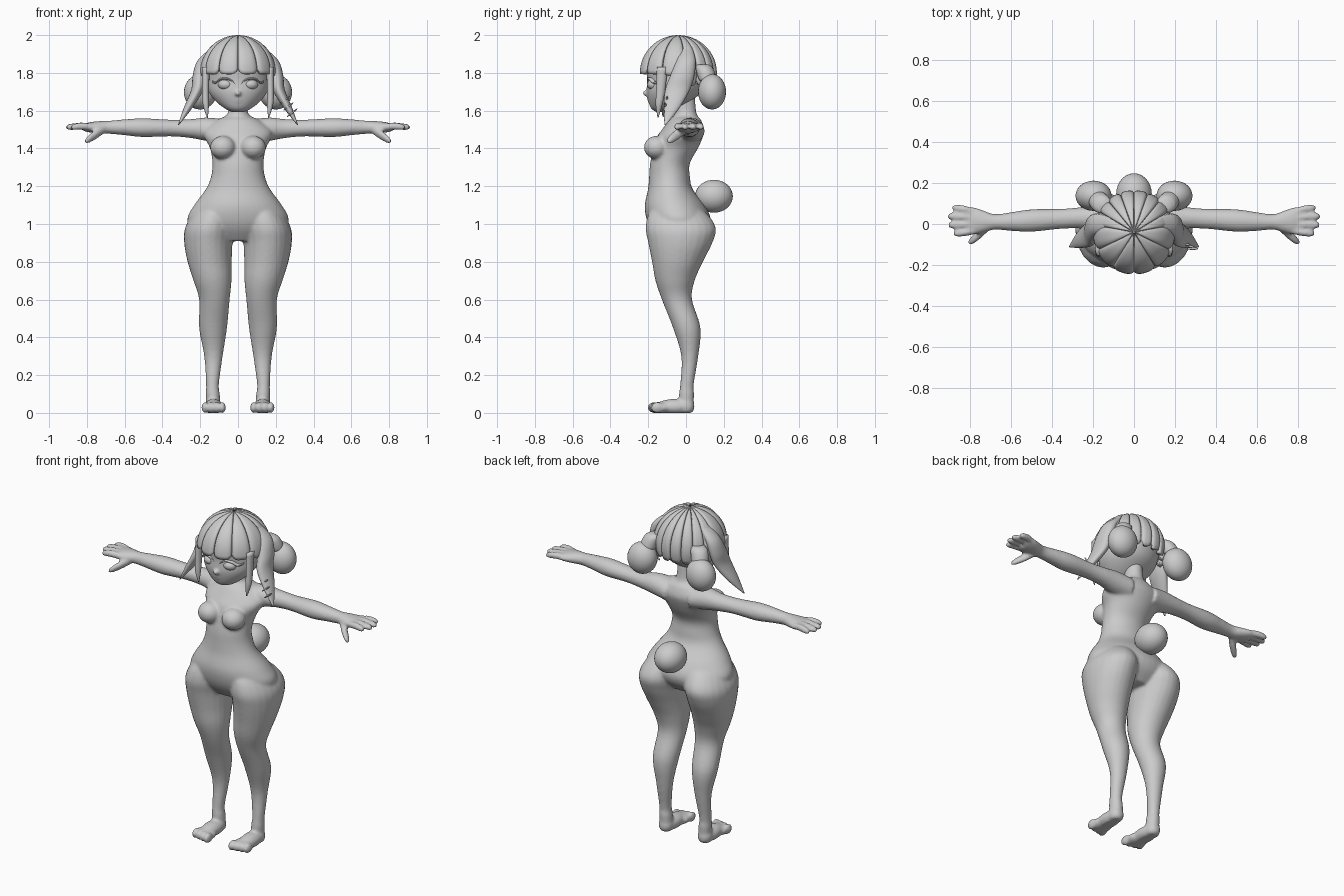
import bpy, bmesh, math
from mathutils import Vector, Matrix

if "Cube" in bpy.data.objects:
    bpy.data.objects.remove(bpy.data.objects["Cube"])

grey = bpy.data.materials.new("plain grey")
grey.use_nodes = True
grey.diffuse_color = (0.6, 0.6, 0.6, 1)
grey.node_tree.nodes["Principled BSDF"].inputs["Base Color"].default_value = (0.6, 0.6, 0.6, 1)


def finish(name, bm):
    """Turn a bmesh into a smooth shaded object."""
    bmesh.ops.recalc_face_normals(bm, faces=bm.faces)
    mesh = bpy.data.meshes.new(name)
    bm.to_mesh(mesh)
    bm.free()
    mesh.materials.append(grey)
    mesh.polygons.foreach_set("use_smooth", [True] * len(mesh.polygons))
    ob = bpy.data.objects.new(name, mesh)
    bpy.context.collection.objects.link(ob)
    return ob


def spline(rows, steps=5):
    """Catmull-Rom interpolation through rows of numbers."""
    out = []
    for i in range(len(rows) - 1):
        quad = zip(rows[max(i - 1, 0)], rows[i], rows[i + 1], rows[min(i + 2, len(rows) - 1)])
        quad = list(quad)
        for k in range(steps):
            t = k / steps
            out.append([b + t / 2 * (c - a + t * (2 * a - 5 * b + 4 * c - d + t * (3 * (b - c) + d - a)))
                        for a, b, c, d in quad])
    return out + [list(rows[-1])]


def loft(bm, rows, axis="z", side=1, n=24):
    """Elliptic rings along an axis; each row is t, two centres, two radii."""
    rings = []
    for t, a, b, ra, rb in spline(rows):
        ring = []
        for k in range(n):
            w = math.tau * k / n
            p, q = a + ra * math.cos(w), b + rb * math.sin(w)
            co = (p, q, t) if axis == "z" else (t, p, q)
            ring.append(bm.verts.new((co[0] * side, co[1], co[2])))
        rings.append(ring)
    for r, s in zip(rings, rings[1:]):
        for k in range(n):
            bm.faces.new((r[k], r[(k + 1) % n], s[(k + 1) % n], s[k]))
    bm.faces.new(rings[0])
    bm.faces.new(rings[-1])


def ball(bm, centre, radii, tilt=0):
    m = Matrix.Translation(centre) @ Matrix.Rotation(tilt, 4, "Y") @ Matrix.Diagonal((*radii, 1))
    bmesh.ops.create_uvsphere(bm, u_segments=28, v_segments=18, radius=1, matrix=m)


def fuse(ob, voxel, smooth):
    """Blend overlapping volumes into one skin."""
    mod = ob.modifiers.new("Fuse", "REMESH")
    mod.mode = "VOXEL"
    mod.voxel_size = voxel
    mod.use_smooth_shade = True
    mod = ob.modifiers.new("Soften", "SMOOTH")
    mod.factor = 0.5
    mod.iterations = smooth


# Body: torso, legs, feet, arms and hands in one skin
bm = bmesh.new()
loft(bm, [(.91, 0, -.04, .14, .10), (.97, 0, -.035, .24, .15), (1.03, 0, -.04, .268, .17),
          (1.1, 0, -.06, .232, .158), (1.185, 0, -.083, .17, .118), (1.25, 0, -.087, .143, .108),
          (1.32, 0, -.085, .135, .105), (1.4, 0, -.055, .148, .118), (1.46, 0, -.033, .178, .122),
          (1.5, 0, -.015, .175, .112), (1.55, 0, -.005, .115, .085), (1.585, 0, -.002, .055, .058),
          (1.7, 0, -.01, .05, .055)], n=40)
for s in (1, -1):
    loft(bm, [(.03, .13, .002, .036, .038), (.1, .133, .003, .037, .04), (.15, .135, .005, .034, .036),
              (.3, .13, .02, .049, .045), (.45, .132, .004, .074, .073), (.6, .125, -.048, .081, .08),
              (.7, .135, -.058, .101, .104), (.8, .15, -.045, .117, .135), (.9, .157, -.03, .128, .17),
              (.98, .15, -.028, .13, .186), (1.06, .13, -.045, .1, .15), (1.11, .11, -.06, .05, .08)], side=s)
    ball(bm, (s * .08, -.155, 1.405), (.068, .068, .062))
    # Foot and toes
    ball(bm, (s * .132, 0, .035), (.043, .046, .05))
    ball(bm, (s * .13, -.06, .032), (.05, .1, .042))
    ball(bm, (s * .128, -.125, .028), (.06, .055, .032))
    for k in range(4):
        ball(bm, (s * (.082 + .031 * k), -.17 + .006 * k, .028), (.018, .034, .03))
    # Arm
    loft(bm, [(.08, .02, 1.49, .08, .065), (.17, .025, 1.502, .065, .062), (.25, .03, 1.505, .053, .05),
              (.36, .025, 1.508, .049, .044), (.5, .017, 1.51, .055, .05), (.6, .012, 1.512, .046, .042),
              (.68, .01, 1.512, .038, .035), (.73, .012, 1.512, .052, .033), (.78, .015, 1.512, .066, .028),
              (.815, .015, 1.51, .06, .02)], axis="x", side=s)
    # Fingers and thumb
    for k, end in enumerate((.885, .91, .912, .89)):
        y = -.042 + .038 * k
        loft(bm, [(.77, y * .8, 1.513, .016, .018), (.83, y, 1.518, .019, .02), (end - .015, y * 1.1, 1.513, .017, .017),
                  (end, y * 1.1, 1.512, .007, .007)], axis="x", side=s, n=12)
    loft(bm, [(.71, -.01, 1.5, .022, .022), (.75, -.045, 1.475, .026, .026), (.79, -.077, 1.45, .023, .022),
              (.812, -.092, 1.435, .01, .01)], axis="x", side=s, n=12)
for v in bm.verts:
    v.co.z = max(v.co.z, 0)
fuse(finish("body", bm), .008, 8)

# Head with nose, lips and brow
bm = bmesh.new()
loft(bm, [(1.592, 0, -.12, .03, .035), (1.61, 0, -.115, .068, .068), (1.65, 0, -.088, .118, .112),
          (1.7, 0, -.062, .155, .147), (1.76, 0, -.045, .168, .16), (1.83, 0, -.04, .17, .168),
          (1.9, 0, -.035, .145, .145), (1.95, 0, -.03, .09, .09), (1.97, 0, -.03, .03, .03)], n=40)
ball(bm, (0, -.205, 1.692), (.017, .026, .016))
ball(bm, (0, -.186, 1.662), (.035, .02, .008))
ball(bm, (0, -.183, 1.649), (.026, .02, .008))
fuse(finish("head", bm), .007, 5)

# Eyes with upper lids and lashes
for s, side in ((1, "left"), (-1, "right")):
    bm = bmesh.new()
    ball(bm, (s * .064, -.168, 1.738), (.042, .038, .03))
    finish(side + "_eye", bm)
    bm = bmesh.new()
    rows = [(-.05, .0), (-.03, .02), (0, .03), (.03, .026), (.055, .008), (.072, .014)]
    loft(bm, [(.064 + dx, -.192 + 9 * max(dx, 0) ** 2, 1.74 + dz, .014, .006) for dx, dz in rows],
         axis="x", side=s, n=10)
    finish(side + "_eyelid", bm)


# Hair cap: separate rounded locks fanned around the crown
def cap_lock(name, a0, a1, reach, puff):
    bm = bmesh.new()
    cols, lines = 10, 16
    grid = []
    for j in range(lines + 1):
        row = []
        for i in range(cols + 1):
            u = 2 * i / cols - 1
            a = math.radians(a0 + (a1 - a0) * i / cols)
            phi = math.radians(2 + (reach - 7 * u ** 4) * j / lines)
            r = puff * (1 - .055 * u ** 4) * math.sin(phi)
            row.append(bm.verts.new((.203 * r * math.sin(a), -.04 - .207 * r * math.cos(a),
                                     1.8 + .2 * (1 - .03 * u ** 4) * math.cos(phi))))
        grid.append(row)
    for j in range(lines):
        for i in range(cols):
            bm.faces.new((grid[j][i], grid[j + 1][i], grid[j + 1][i + 1], grid[j][i + 1]))
    ob = finish(name, bm)
    mod = ob.modifiers.new("Thickness", "SOLIDIFY")
    mod.thickness = .03
    mod.offset = -1


for k in range(4):
    cap_lock("fringe_lock", -64 + 32 * k, -32 + 32 * k, 90, 1.0)
for s in (1, -1):
    cap_lock("temple_lock", s * 64, s * 100, 92, .99)
for k in range(8):
    cap_lock("back_lock", 100 + 20 * k, 120 + 20 * k, 108, .99)

for s, side in ((1, "left"), (-1, "right")):
    # Long tapered side locks and thin face locks
    bm = bmesh.new()
    loft(bm, [(1.94, .11, -.0, .02, .03), (1.87, .175, -.0, .036, .05), (1.79, .202, -.018, .037, .063),
              (1.71, .215, -.045, .033, .065), (1.61, .267, -.077, .022, .04), (1.525, .315, -.11, .003, .004)],
         side=s)
    finish(side + "_long_lock", bm)
    bm = bmesh.new()
    loft(bm, [(1.83, .17, -.125, .02, .03), (1.7, .172, -.135, .018, .024), (1.63, .17, -.143, .016, .018),
              (1.565, .162, -.148, .003, .003)], side=s, n=14)
    finish(side + "_face_lock", bm)
    # Back buns and their ties
    bm = bmesh.new()
    ball(bm, (s * .198, .138, 1.7), (.088, .074, .094), s * -.25)
    finish(side + "_bun", bm)
    bm = bmesh.new()
    loft(bm, [(1.755, .178, .118, .035, .034), (1.765, .175, .115, .047, .046), (1.8, .166, .105, .05, .048),
              (1.83, .155, .095, .046, .044), (1.845, .148, .09, .03, .03)], side=s)
    finish(side + "_bun_tie", bm)

# Pins across the left long lock
for k in range(3):
    bm = bmesh.new()
    centre = Vector((.247 + .02 * k, -.1 - .01 * k, 1.655 - .033 * k))
    m = Matrix.Translation(centre) @ Matrix.Rotation(.9, 4, "Y") @ Matrix.Diagonal((.005, .007, .035, 1))
    bmesh.ops.create_uvsphere(bm, u_segments=10, v_segments=8, radius=1, matrix=m)
    finish("hair_pin", bm)

# Round tail
bm = bmesh.new()
ball(bm, (0, .148, 1.147), (.087, .1, .087))
finish("tail", bm)
